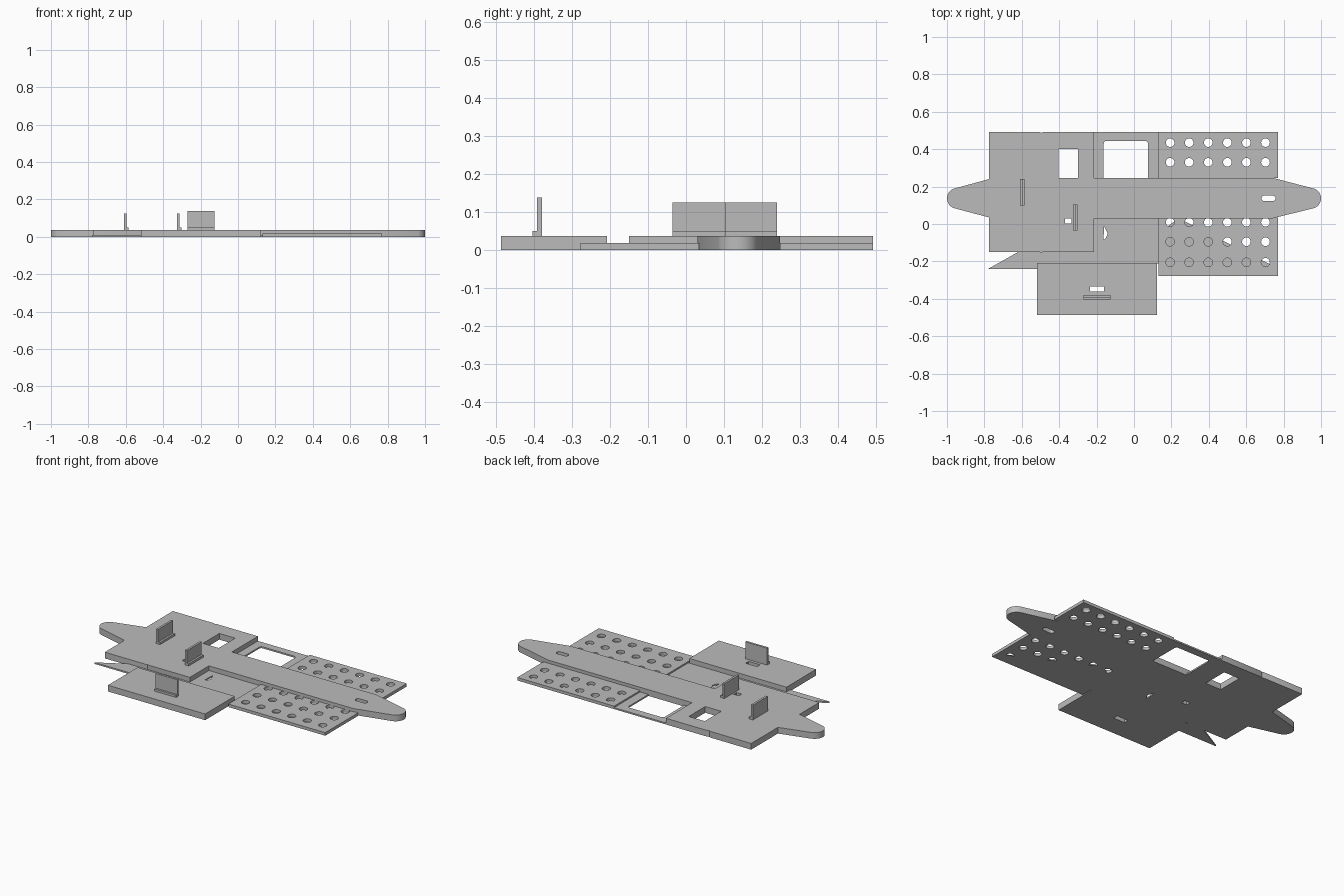
import bpy, bmesh, math

if "Cube" in bpy.data.objects:
    bpy.data.objects.remove(bpy.data.objects["Cube"])

grey = bpy.data.materials.new("plain grey")
grey.diffuse_color = (0.5, 0.5, 0.5, 1)
grey.use_nodes = True
grey.node_tree.nodes["Principled BSDF"].inputs["Base Color"].default_value = grey.diffuse_color


def rect(x0, y0, x1, y1):
    return [(x0, y0), (x1, y0), (x1, y1), (x0, y1)]


def arc(cx, cy, r, a0, a1, n):
    return [(cx + r * math.cos(math.radians(a0 + (a1 - a0) * i / n)),
             cy + r * math.sin(math.radians(a0 + (a1 - a0) * i / n))) for i in range(n + 1)]


def circle(cx, cy, r, n=24):
    return arc(cx, cy, r, 0, 360, n)[:-1]


def rounded(x0, y0, x1, y1, r, n=4):
    return (arc(x0 + r, y0 + r, r, 180, 270, n) + arc(x1 - r, y0 + r, r, 270, 360, n)
            + arc(x1 - r, y1 - r, r, 0, 90, n) + arc(x0 + r, y1 - r, r, 90, 180, n))


def plate(name, outline, z0, z1, holes=()):
    """Flat plate with through holes, extruded from closed 2D loops."""
    cu = bpy.data.curves.new(name + "_profile", 'CURVE')
    cu.dimensions = '2D'
    cu.fill_mode = 'BOTH'
    cu.extrude = (z1 - z0) / 2
    for loop in [outline, *holes]:
        sp = cu.splines.new('POLY')
        sp.points.add(len(loop) - 1)
        for p, (x, y) in zip(sp.points, loop):
            p.co = (x, y, 0, 1)
        sp.use_cyclic_u = True
    tmp = bpy.data.objects.new(name + "_tmp", cu)
    bpy.context.collection.objects.link(tmp)
    bpy.context.view_layer.update()
    dg = bpy.context.evaluated_depsgraph_get()
    me = bpy.data.meshes.new_from_object(tmp.evaluated_get(dg))
    bpy.data.objects.remove(tmp)
    bm = bmesh.new()
    bm.from_mesh(me)
    bmesh.ops.remove_doubles(bm, verts=bm.verts, dist=1e-5)
    bmesh.ops.recalc_face_normals(bm, faces=bm.faces)
    bmesh.ops.translate(bm, verts=bm.verts, vec=(0, 0, (z0 + z1) / 2))
    bm.to_mesh(me)
    bm.free()
    me.materials.clear()
    me.materials.append(grey)
    ob = bpy.data.objects.new(name, me)
    bpy.context.collection.objects.link(ob)
    bpy.ops.object.select_all(action='DESELECT')
    ob.select_set(True)
    bpy.context.view_layer.objects.active = ob
    bpy.ops.object.shade_smooth_by_angle(angle=math.radians(30))
    return ob


THICK, PANEL, THIN = 0.037, 0.018, 0.009

# Thick body with the long beam and its rounded, tapered ends
nose = arc(0.945, 0.137, 0.055, -72, 72, 12)
tail = arc(-0.945, 0.137, 0.055, 108, 252, 12)
body = ([(-0.775, -0.15), (-0.505, -0.15), (-0.495, -0.145), (-0.485, -0.15),
         (-0.213, -0.15), (-0.213, 0.03), (0.74, 0.03)] + nose
        + [(0.74, 0.247), (-0.213, 0.247), (-0.213, 0.492), (-0.485, 0.492),
           (-0.495, 0.487), (-0.505, 0.492), (-0.775, 0.492), (-0.775, 0.24)]
        + tail + [(-0.775, 0.035)])
plate("body_and_beam", body, 0, THICK,
      [rect(-0.405, 0.247, -0.3, 0.402), rect(-0.37, 0.002, -0.335, 0.03),
       rounded(0.682, 0.122, 0.757, 0.152, 0.0149)])

# Perforated panels on both sides of the beam
cols = [0.193 + 0.102 * i for i in range(6)]
plate("back_perforated_panel", rect(0.13, 0.247, 0.77, 0.492), 0, PANEL,
      [circle(x, y, 0.023) for y in (0.435, 0.33) for x in cols])
plate("front_perforated_panel", rect(0.13, -0.277, 0.77, 0.034), 0, PANEL,
      [circle(x, y, 0.023) for y in (0.009, -0.095, -0.205) for x in cols])
# Skin closing the bottom of some holes
plate("panel_skin", [(0.14, -0.27), (0.765, -0.27), (0.765, -0.235), (0.24, 0.03),
                     (0.14, -0.04)], 0, 0.001)

# Thin centre sheet with the pointed wing
plate("centre_sheet", [(-0.78, -0.24), (-0.518, -0.24), (-0.518, -0.21), (0.13, -0.21),
                       (0.13, 0.03), (-0.213, 0.03), (-0.213, -0.15), (-0.62, -0.15)],
      0, THIN, [[(-0.16, -0.012), (-0.163, -0.085), (-0.15, -0.075), (-0.141, -0.05)]])

# Thin frame around the back opening
frame = ([(-0.213, 0.247), (-0.162, 0.247)] + arc(-0.147, 0.43, 0.015, 180, 90, 4)
         + arc(0.06, 0.43, 0.015, 90, 0, 4) + [(0.075, 0.247), (0.13, 0.247)]
         + [(0.13, 0.492), (-0.213, 0.492)])
plate("window_frame", frame, 0, THIN)

# Front plate with its slot
plate("front_plate", rect(-0.518, -0.487, 0.124, -0.208), 0, THICK,
      [rect(-0.236, -0.362, -0.16, -0.333)])

# Upright brackets: low foot and tall blade
for name, foot, blade, top in (
        ("left_bracket", (-0.61, 0.1, -0.585, 0.24), (-0.61, 0.1, -0.597, 0.24), 0.125),
        ("middle_bracket", (-0.326, -0.035, -0.301, 0.105), (-0.326, -0.035, -0.313, 0.105), 0.125),
        ("front_bracket", (-0.27, -0.404, -0.126, -0.379), (-0.27, -0.392, -0.126, -0.379), 0.138)):
    plate(name + "_foot", rect(*foot), THICK, 0.05)
    plate(name + "_blade", rect(*blade), 0.05, top)
